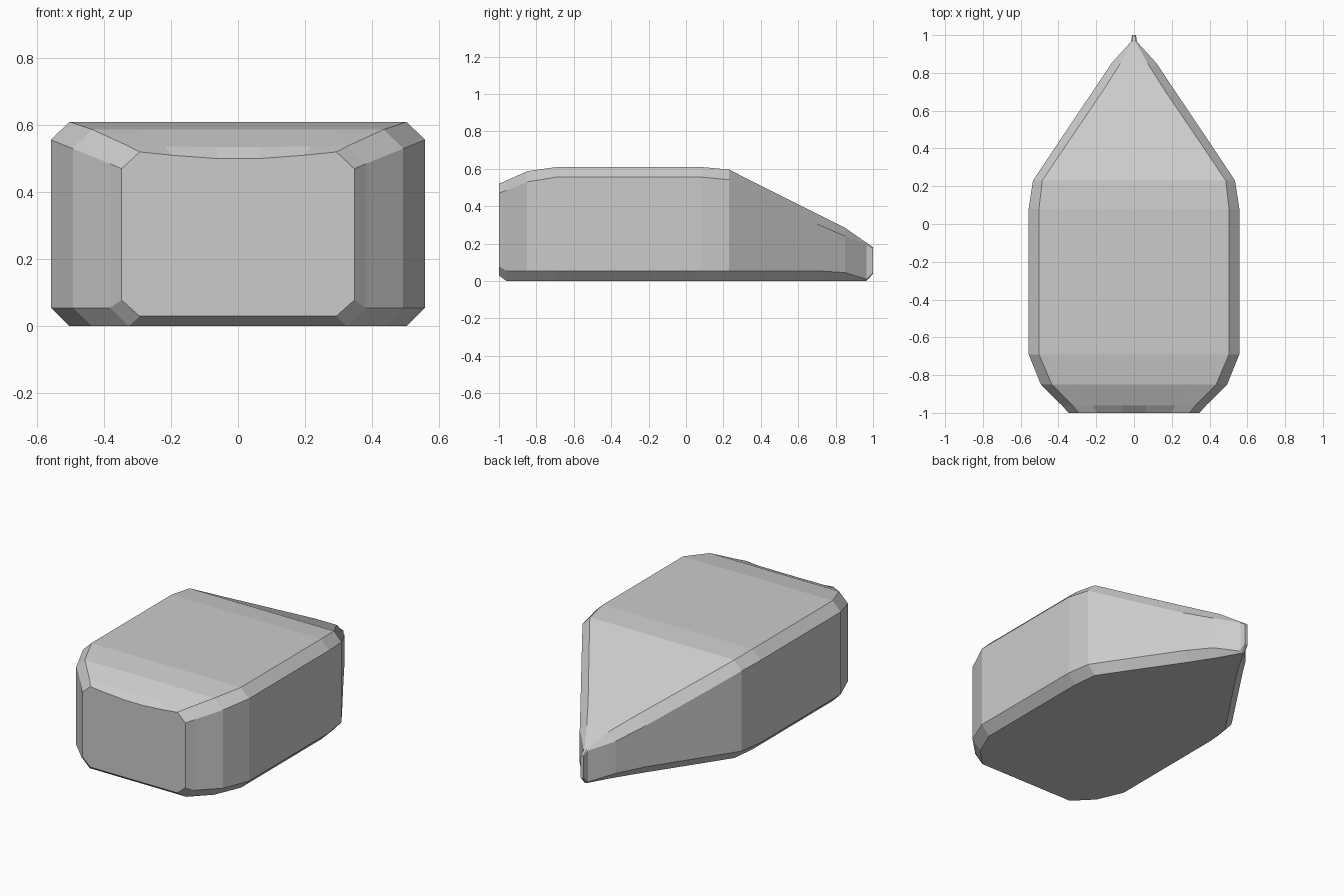
import bpy, bmesh

# Chamfered cross-sections from front to tip:
# y, outer half width, flat half width, top z, side top z, bottom z, side bottom z, dip of top centre
SECTIONS = [
    (-1.00, 0.347, 0.293, 0.520, 0.470, 0.030, 0.078, 0.020),
    (-0.96, 0.382, 0.326, 0.537, 0.485, 0.000, 0.055, 0.002),
    (-0.85, 0.493, 0.435, 0.587, 0.530, 0.000, 0.055, 0),
    (-0.69, 0.558, 0.503, 0.610, 0.556, 0.000, 0.055, 0),
    (0.08, 0.558, 0.503, 0.610, 0.556, 0.000, 0.055, 0),
    (0.23, 0.535, 0.486, 0.596, 0.542, 0.000, 0.055, 0),
    (0.38, 0.435, 0.385, 0.520, 0.465, 0.000, 0.055, 0),
    (0.70, 0.220, 0.168, 0.360, 0.305, 0.000, 0.055, 0),
    (0.85, 0.120, 0.072, 0.285, 0.240, 0.000, 0.045, 0),
    (0.965, 0.016, 0.008, 0.205, 0.198, 0.000, 0.010, 0),
    (1.00, 0.010, 0.006, 0.180, 0.175, 0.040, 0.045, 0),
]


def ring(bm, y, w, f, top, side_top, bottom, side_bottom, dip):
    right = [(f, bottom), (w, side_bottom), (w, side_top), (f, top),
             (f * 0.67, top - dip * 0.5), (f * 0.2, top - dip)]
    outline = right + [(-x, z) for x, z in reversed(right)]
    return [bm.verts.new((x, y, z)) for x, z in outline]


# Faceted body, lofted through the sections
bm = bmesh.new()
rings = [ring(bm, *s) for s in SECTIONS]
for a, b in zip(rings, rings[1:]):
    n = len(a)
    for i in range(n):
        j = (i + 1) % n
        bm.faces.new((a[i], a[j], b[j], b[i]))
bm.faces.new(rings[0])
bm.faces.new(rings[-1])
bmesh.ops.recalc_face_normals(bm, faces=bm.faces)
mesh = bpy.data.meshes.new("pointed_body")
bm.to_mesh(mesh)
bm.free()
body = bpy.data.objects.new("pointed_body", mesh)
bpy.context.collection.objects.link(body)
